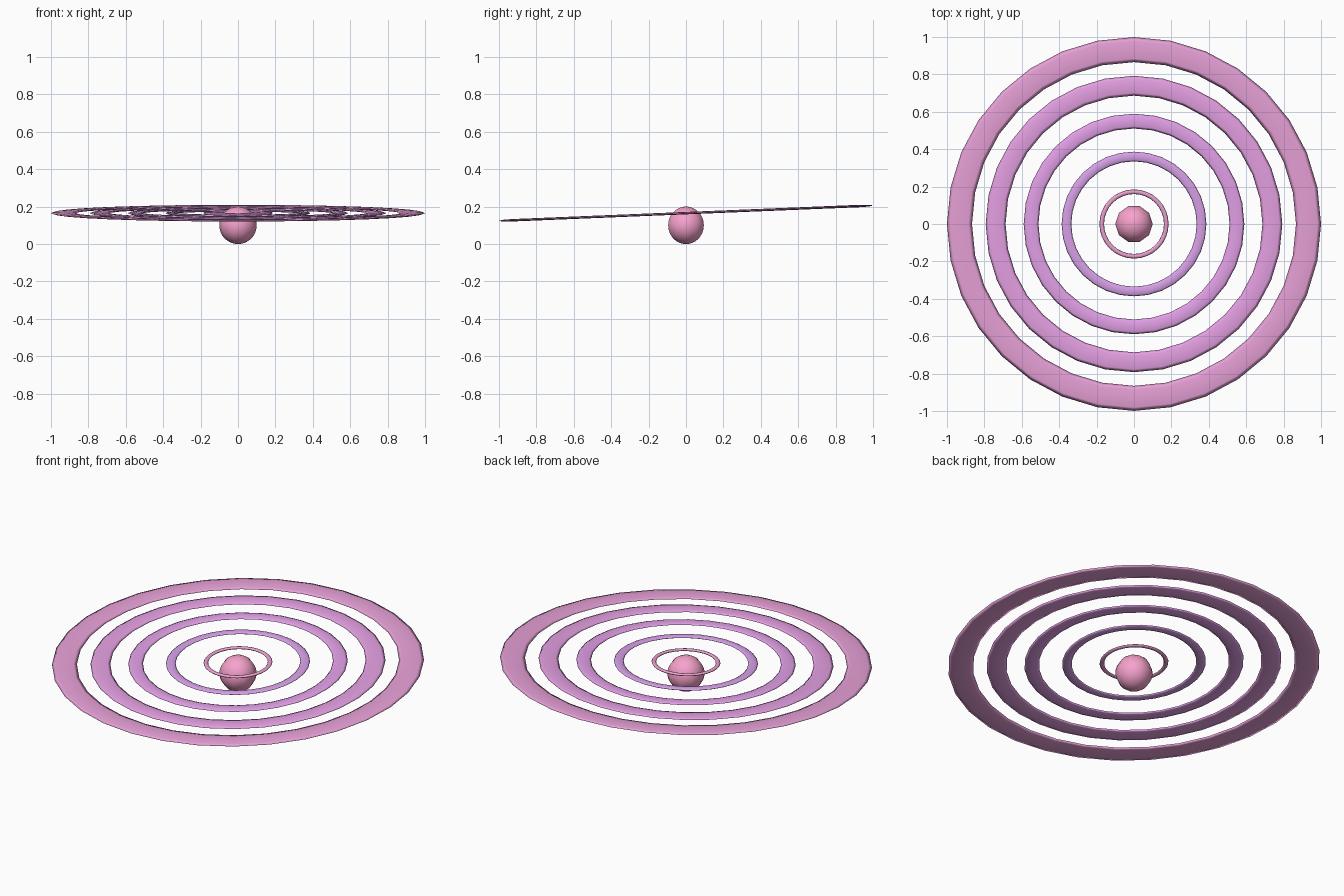
import bpy, bmesh, math
from mathutils import Matrix

if "Cube" in bpy.data.objects:
    bpy.data.objects.remove(bpy.data.objects["Cube"])


def finish(name, bm, color):
    bmesh.ops.recalc_face_normals(bm, faces=bm.faces)
    for f in bm.faces:
        f.smooth = True
    me = bpy.data.meshes.new(name)
    bm.to_mesh(me)
    bm.free()
    mat = bpy.data.materials.new(name + "_color")
    mat.diffuse_color = (*color, 1)
    mat.use_nodes = True
    mat.node_tree.nodes["Principled BSDF"].inputs["Base Color"].default_value = mat.diffuse_color
    me.materials.append(mat)
    ob = bpy.data.objects.new(name, me)
    bpy.context.collection.objects.link(ob)
    return ob


def flat_ring(name, outer, color, sides=32, tube_sides=8, half_height=0.0065):
    # Flattened torus whose band is a fixed share of its radius
    half_width = outer * 0.067
    mid = outer - half_width
    bm = bmesh.new()
    loops = []
    for i in range(sides):
        a = 2 * math.pi * i / sides
        loop = []
        for j in range(tube_sides):
            t = 2 * math.pi * j / tube_sides
            r = mid + half_width * math.cos(t)
            loop.append(bm.verts.new((r * math.cos(a), r * math.sin(a),
                                      half_height * math.sin(t))))
        loops.append(loop)
    for i in range(sides):
        a, b = loops[i], loops[(i + 1) % sides]
        for j in range(tube_sides):
            k = (j + 1) % tube_sides
            bm.faces.new((a[j], b[j], b[k], a[k]))
    ob = finish(name, bm, color)
    ob.location.z = 0.165
    ob.rotation_euler.x = math.radians(2.35)
    return ob


# Central ball: few sides around, many rows up
bm = bmesh.new()
bmesh.ops.create_uvsphere(bm, u_segments=10, v_segments=24, radius=0.1,
                          matrix=Matrix.Translation((0, 0, 0.1)))
# Turn so that corners lie on the x axis
xs = max(v.co.x for v in bm.verts)
if xs < 0.099:
    bmesh.ops.rotate(bm, verts=bm.verts, cent=(0, 0, 0),
                     matrix=Matrix.Rotation(math.radians(18), 3, 'Z'))
finish("ball", bm, (0.93, 0.36, 0.60))

# Five concentric tilted rings
rings = [(0.185, (0.84, 0.36, 0.64)),
         (0.387, (0.70, 0.36, 0.82)),
         (0.590, (0.78, 0.36, 0.82)),
         (0.793, (0.80, 0.36, 0.78)),
         (1.000, (0.81, 0.36, 0.69))]
for n, (outer, color) in enumerate(rings, 1):
    flat_ring(f"ring_{n}", outer, color)
